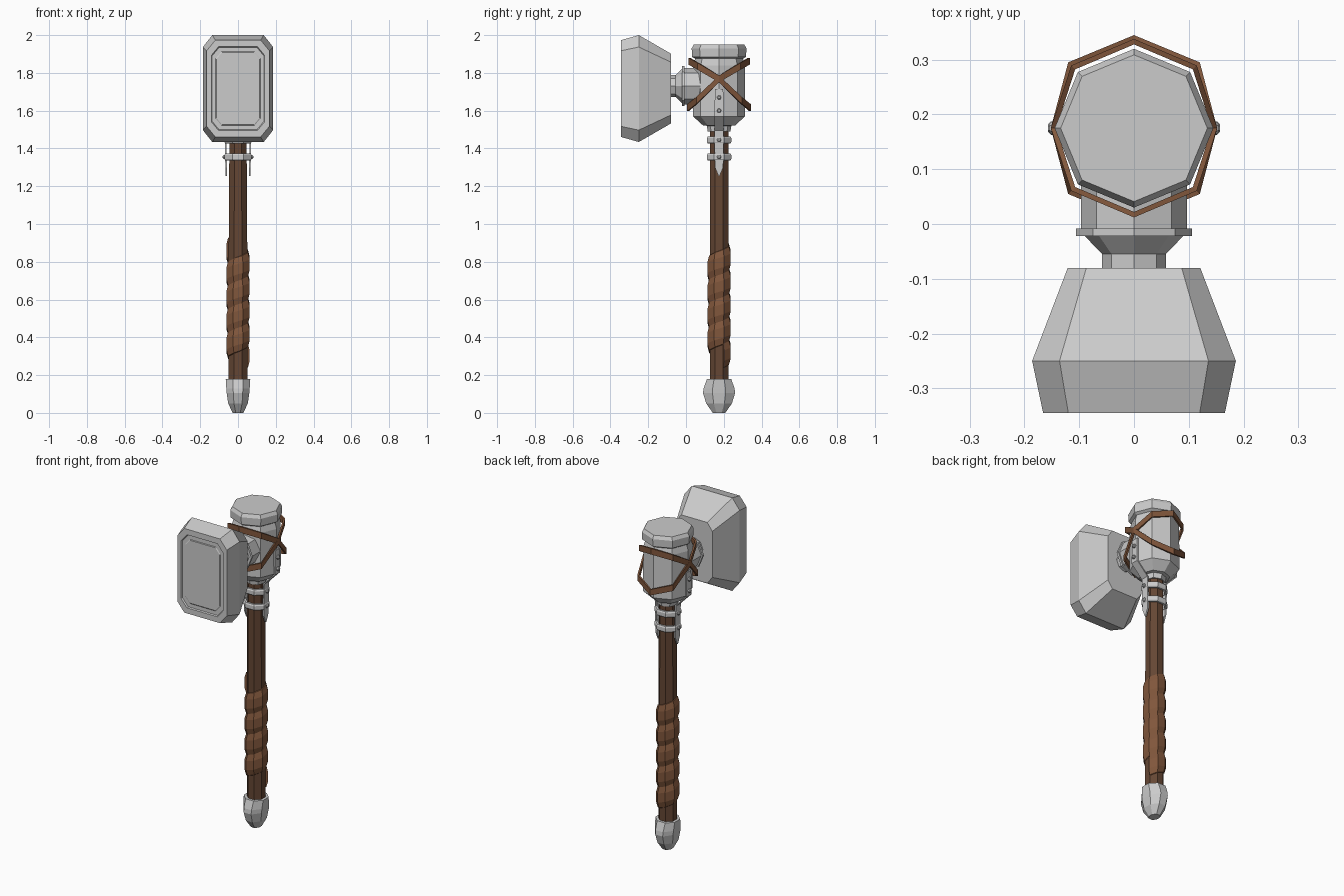
import bpy, bmesh
from math import sin, cos, pi

if "Cube" in bpy.data.objects:
    bpy.data.objects.remove(bpy.data.objects["Cube"])

CY = 0.175                      # handle axis in y


def material(name, rgb):
    m = bpy.data.materials.new(name)
    m.diffuse_color = (*rgb, 1)
    m.use_nodes = True
    m.node_tree.nodes["Principled BSDF"].inputs["Base Color"].default_value = m.diffuse_color
    return m


WOOD = material("dark_wood", (0.13, 0.062, 0.034))
LEATHER = material("leather", (0.22, 0.095, 0.045))


def loft(name, rings, mat=None, closed=False):
    """Skin a list of equal-length vertex rings; closed joins last to first."""
    bm = bmesh.new()
    vs = [[bm.verts.new(p) for p in r] for r in rings]
    n = len(rings[0])
    pairs = list(zip(vs, vs[1:])) + ([(vs[-1], vs[0])] if closed else [])
    for a, b in pairs:
        for i in range(n):
            j = (i + 1) % n
            bm.faces.new((a[i], a[j], b[j], b[i]))
    if not closed:
        bm.faces.new(vs[0])
        bm.faces.new(vs[-1])
    bmesh.ops.recalc_face_normals(bm, faces=bm.faces)
    me = bpy.data.meshes.new(name)
    bm.to_mesh(me)
    bm.free()
    ob = bpy.data.objects.new(name, me)
    bpy.context.collection.objects.link(ob)
    if mat:
        me.materials.append(mat)
    return ob


def oct_z(rx, ry, z, flat=True):
    """Octagon around the handle axis; flat gives half-widths across flats."""
    k, o = (1 / cos(pi / 8), pi / 8) if flat else (1, 0)
    return [(rx * k * cos(o + i * pi / 4), CY + ry * k * sin(o + i * pi / 4), z)
            for i in range(8)]


def oct_y(r, y, zc=1.73):
    return [(r * cos(i * pi / 4), y, zc + r * sin(i * pi / 4)) for i in range(8)]


def plate_ring(y, hx, hz, cx, cz, zc=1.717):
    """Rectangle with cut corners, facing y."""
    q = [(hx, hz - cz), (hx - cx, hz)]
    pts = q + [(-x, z) for x, z in q[::-1]]
    pts += [(-x, -z) for x, z in pts]
    return [(x, y, zc + z) for x, z in pts]


# Handle shaft and pommel
loft("handle_shaft", [oct_z(0.049, 0.049, 0.14), oct_z(0.049, 0.049, 0.9),
                      oct_z(0.045, 0.049, 1.53)], WOOD)
loft("pommel", [oct_z(rx, ry, z) for rx, ry, z in
                [(0.028, 0.033, 0), (0.052, 0.068, 0.05), (0.060, 0.085, 0.105),
                 (0.062, 0.082, 0.13), (0.065, 0.064, 0.18)]])

# Spiral leather grip
grip = []
for i in range(8 * 4 + 5):
    a = pi / 8 + i * pi / 4
    z = 0.30 + 0.56 * i / 36
    grip.append([(r * cos(a), CY + r * sin(a), z + dz) for r, dz in
                 [(0.045, -0.068), (0.057, -0.06), (0.067, -0.025),
                  (0.067, 0.03), (0.057, 0.066), (0.045, 0.07)]])
loft("leather_grip", grip, LEATHER)

# Socket block at the top of the handle
loft("socket_block", [oct_z(r, r, z, False) for r, z in
                      [(0.060, 1.49), (0.065, 1.52), (0.085, 1.522), (0.138, 1.57),
                       (0.137, 1.84), (0.127, 1.875), (0.143, 1.885),
                       (0.145, 1.93), (0.134, 1.95)]])

# Neck joining socket and hammer head
loft("neck", [oct_y(r, y) for r, y in
              [(0.058, -0.10), (0.058, -0.055), (0.090, -0.022), (0.106, -0.022),
               (0.106, -0.008), (0.097, -0.008), (0.097, 0.12)]])

# Hammer head with recessed striking face
loft("hammer_head", [plate_ring(*p) for p in
                     [(-0.08, 0.121, 0.185, 0.034, 0.045),
                      (-0.25, 0.186, 0.283, 0.050, 0.063),
                      (-0.345, 0.166, 0.256, 0.046, 0.056),
                      (-0.345, 0.141, 0.222, 0.038, 0.046),
                      (-0.337, 0.137, 0.218, 0.037, 0.045),
                      (-0.337, 0.118, 0.195, 0.030, 0.036),
                      (-0.340, 0.114, 0.191, 0.029, 0.035)]])

# Two metal bands round the shaft
for n, z in enumerate((1.355, 1.445)):
    loft(f"metal_band_{n + 1}",
         [oct_z(r, r * 0.9, z + dz) for r, dz in
          [(0.055, -0.018), (0.067, -0.018), (0.072, -0.01),
           (0.072, 0.01), (0.067, 0.018), (0.055, 0.018)]], closed=True)

# Side langets with rivets, mirrored in x
for s, side in ((1, "right"), (-1, "left")):
    path = [(0.142, 1.715, 0.022), (0.144, 1.57, 0.024), (0.092, 1.517, 0.024),
            (0.071, 1.495, 0.024), (0.067, 1.30, 0.022), (0.067, 1.255, 0.003)]
    loft(f"langet_{side}", [[(s * x, CY - w, z), (s * x, CY + w, z),
                             (s * (x - 0.009), CY + w, z), (s * (x - 0.009), CY - w, z)]
                            for x, z, w in path])
    for n, (x, z) in enumerate([(0.14, 1.67), (0.142, 1.60), (0.068, 1.445), (0.066, 1.355)]):
        loft(f"rivet_{side}_{n + 1}",
             [[(s * (x + d), CY + r * cos(i * pi / 3), z + r * sin(i * pi / 3))
               for i in range(6)] for d, r in ((0, 0.012), (0.01, 0.012), (0.015, 0.007))])

# Crossed leather straps: each loop is high at one end and low at the other
for s, name in ((1, "strap_back_low"), (-1, "strap_front_low")):
    heights = [1.615, 1.655, 1.768, 1.835, 1.862]     # low end round to high end
    radii = [0.160, 0.160, 0.142, 0.152, 0.153]
    loop = []
    for i in range(8):
        k = min(i, 8 - i)
        a, r, z = i * pi / 4, radii[k], heights[k]
        loop.append([((r + d) * sin(a), CY + s * (r + d) * cos(a), z + h)
                     for d, h in ((0, -0.018), (0.01, -0.018), (0.01, 0.018), (0, 0.018))])
    loft(name, loop, LEATHER, closed=True)
